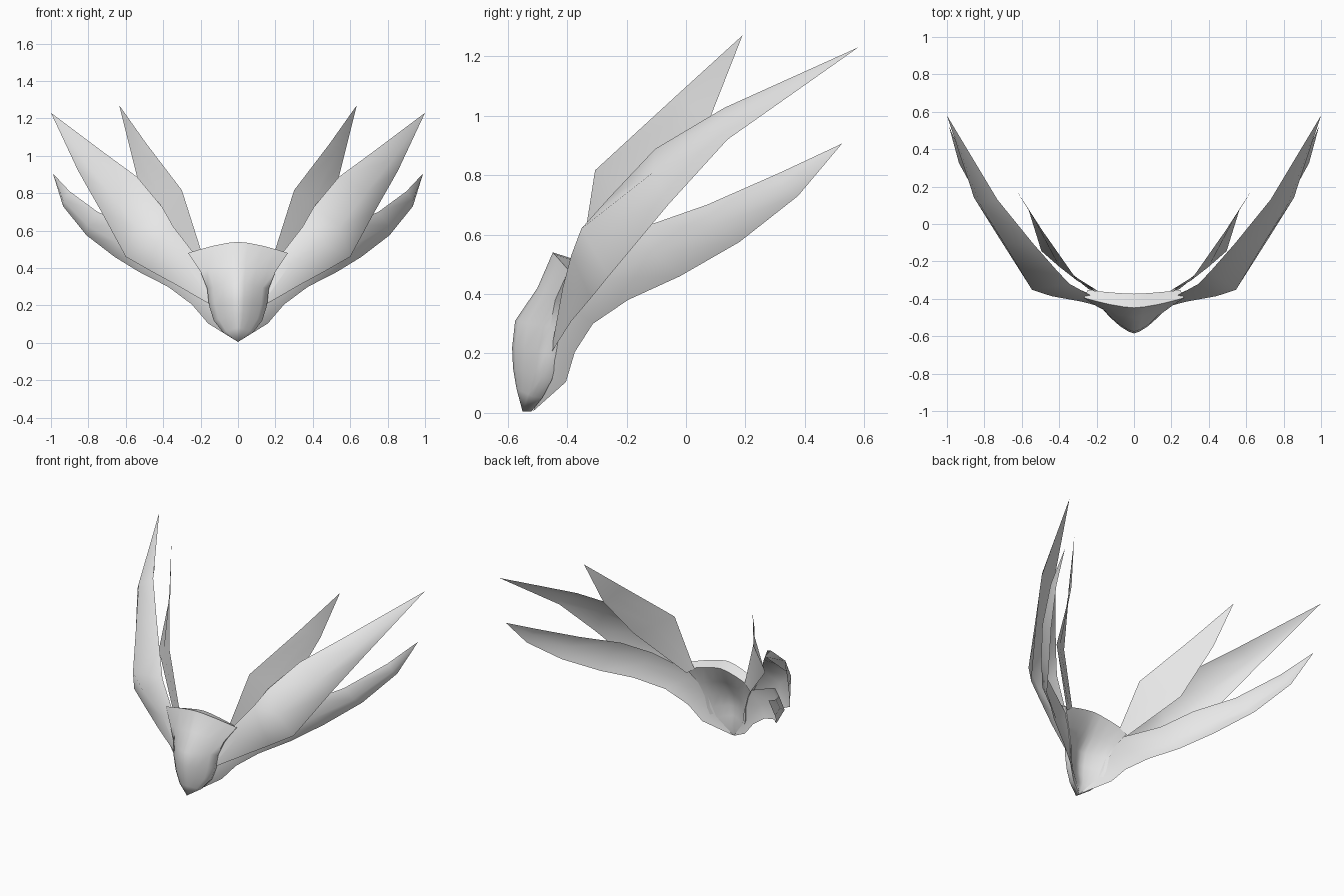
import bpy, bmesh, math
from mathutils import Vector as V

cube = bpy.data.objects.get("Cube")
if cube:
    bpy.data.objects.remove(cube, do_unlink=True)

grey = bpy.data.materials.new("pale_grey")
grey.use_nodes = True
grey.diffuse_color = (0.8, 0.8, 0.8, 1)
grey.node_tree.nodes["Principled BSDF"].inputs["Base Color"].default_value = (0.8, 0.8, 0.8, 1)


def sheet(name, rows):
    """Smooth quad sheet through rows of points; coinciding points are merged."""
    bm = bmesh.new()
    grid = [[bm.verts.new(p) for p in row] for row in rows]
    for a, b in zip(grid, grid[1:]):
        for i in range(len(a) - 1):
            bm.faces.new((a[i], a[i + 1], b[i + 1], b[i]))
    bmesh.ops.remove_doubles(bm, verts=bm.verts, dist=0.002)
    bmesh.ops.recalc_face_normals(bm, faces=bm.faces)
    # turn open sheets towards the front
    if sum(f.normal.y * f.calc_area() for f in bm.faces) > 0.001:
        bmesh.ops.reverse_faces(bm, faces=bm.faces)
    mesh = bpy.data.meshes.new(name)
    bm.to_mesh(mesh)
    bm.free()
    obj = bpy.data.objects.new(name, mesh)
    bpy.context.collection.objects.link(obj)
    mesh.materials.append(grey)
    bpy.ops.object.select_all(action="DESELECT")
    obj.select_set(True)
    bpy.context.view_layer.objects.active = obj
    bpy.ops.object.shade_smooth_by_angle(angle=math.radians(62))


def feather_pair(name, upper, lower, bulge=0.0, middle=None):
    """Curved blade between two edges, bulging more to the tip, on both sides."""
    out = V((0.6, -0.75, -0.2)).normalized()
    rows = []
    for i, (u, l) in enumerate(zip(upper, lower)):
        u, l = V(u), V(l)
        if middle:
            m = V(middle[i])
        else:
            m = (u + l) / 2 + out * bulge * (u - l).length * i / (len(upper) - 1)
        rows.append([u, m, l])
    for side, s in (("left", 1), ("right", -1)):
        sheet(f"{side}_{name}", [[(s * p.x, p.y, p.z) for p in r] for r in rows])


# Central shield: keel line (y, z) and matching side edge (x, y, z)
keel = [(-.55, .005), (-.57, .08), (-.582, .15), (-.585, .22),
        (-.575, .31), (-.50, .42), (-.448, .54)]
edge = [(0, -.55, .005), (.08, -.515, .055), (.13, -.485, .12), (.155, -.47, .2),
        (.165, -.457, .29), (.2, -.44, .38), (.267, -.395, .48)]
rows = []
for i, ((ky, kz), (ex, ey, ez)) in enumerate(zip(keel, edge)):
    front, back = [], []
    for t in (-1, -.8, -.5, -.2, 0, .2, .5, .8, 1):
        f = abs(t) ** 1.5
        p = V((ex * t, ky + (ey - ky) * f, kz + (ez - kz) * f))
        depth = .03 + .002 * i + (.033 * (1 - f) if i else 0)
        front.append(p)
        back.append(V((p.x * .93, p.y + depth, p.z - .004 * i)))
    rows.append(front + back[::-1] + front[:1])
# flat top rim, closed along its middle line
mid = [(a + b) / 2 for a, b in zip(front, back)]
rows.append(mid + mid[::-1] + mid[:1])
sheet("centre_shield", rows)

# Upper feathers: short flat blades behind the others
feather_pair(
    "upper_feather",
    [(.19, -.36, .47), (.3, -.306, .816), (.49, -.035, 1.065), (.635, .19, 1.27)],
    [(.24, -.35, .43), (.495, -.145, .71), (.565, .08, .99), (.635, .19, 1.27)],
    bulge=0.04)

# Middle feathers: the longest and broadest blades, ridged along the middle
feather_pair(
    "middle_feather",
    [(.13, -.45, .22), (.19, -.405, .42), (.345, -.32, .62), (.406, -.256, .727),
     (.54, -.104, .888), (.73, .13, 1.027), (1, .58, 1.23)],
    [(.14, -.455, .2), (.33, -.385, .31), (.47, -.32, .386), (.6, -.26, .46),
     (.73, -.06, .7), (.855, .14, .92), (1, .58, 1.23)],
    middle=[(.135, -.453, .21), (.28, -.415, .42), (.44, -.386, .53), (.545, -.352, .62),
            (.69, -.11, .81), (.825, .11, .975), (1, .58, 1.23)])

# Lower feathers: swept blades rising from the point of the shield
feather_pair(
    "lower_feather",
    [(0, -.515, .005), (.1, -.465, .13), (.14, -.43, .28), (.19, -.395, .41),
     (.45, -.28, .54), (.58, -.13, .63), (.75, .07, .7), (.9, .32, .81), (.99, .525, .906)],
    [(0, -.515, .005), (.16, -.404, .104), (.246, -.374, .205), (.374, -.313, .3),
     (.53, -.195, .38), (.66, -.02, .46), (.81, .18, .575), (.935, .377, .73), (.99, .525, .906)],
    bulge=0.33)
